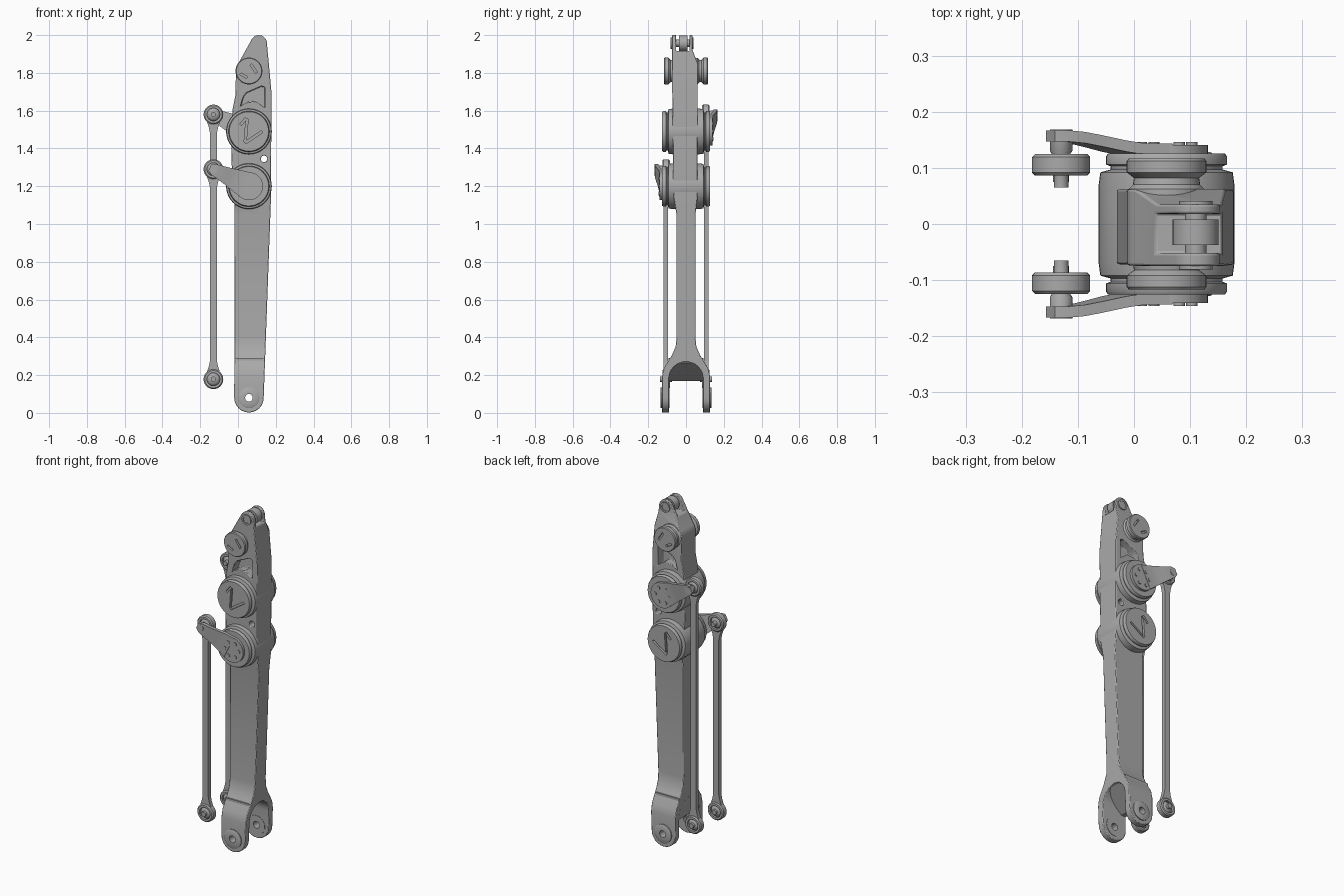
import bpy, bmesh, math
from mathutils import Vector

old = bpy.data.objects.get("Cube")
if old:
    bpy.data.objects.remove(old, do_unlink=True)

grey = bpy.data.materials.new("machined grey")
grey.use_nodes = True
grey.diffuse_color = (0.4, 0.4, 0.4, 1)
grey.node_tree.nodes["Principled BSDF"].inputs["Base Color"].default_value = (0.4, 0.4, 0.4, 1)

HUB_X, ROD_X = 0.058, -0.13
LOW_Z, MID_Z, TOP_Z = 1.2, 1.49, 1.81


def finish(name, bm, angle=35):
    bmesh.ops.remove_doubles(bm, verts=bm.verts, dist=1e-5)
    bmesh.ops.recalc_face_normals(bm, faces=bm.faces)
    mesh = bpy.data.meshes.new(name)
    bm.to_mesh(mesh)
    bm.free()
    ob = bpy.data.objects.new(name, mesh)
    bpy.context.collection.objects.link(ob)
    mesh.materials.append(grey)
    smooth(ob, angle)
    return ob


def activate(ob):
    bpy.ops.object.select_all(action='DESELECT')
    ob.select_set(True)
    bpy.context.view_layer.objects.active = ob


def smooth(ob, angle=35):
    activate(ob)
    bpy.ops.object.shade_smooth_by_angle(angle=math.radians(angle))


def prism(name, pts, lo, hi, axis='Y'):
    """Extrude a 2D outline along Y (points are x, z) or X (points are y, z)."""
    bm = bmesh.new()
    place = (lambda p, d: (p[0], d, p[1])) if axis == 'Y' else (lambda p, d: (d, p[0], p[1]))
    a = [bm.verts.new(place(p, lo)) for p in pts]
    b = [bm.verts.new(place(p, hi)) for p in pts]
    bm.faces.new(a)
    bm.faces.new(b[::-1])
    for i in range(len(pts)):
        j = (i + 1) % len(pts)
        bm.faces.new((a[i], a[j], b[j], b[i]))
    return finish(name, bm)


def lathe(name, x, z, profile, closed=False, steps=40):
    """Spin (radius, y) points about a Y axis through x, z."""
    bm = bmesh.new()
    vs = [bm.verts.new((x + r, y, z)) for r, y in profile]
    es = [bm.edges.new(p) for p in zip(vs, vs[1:])]
    if closed:
        es.append(bm.edges.new((vs[-1], vs[0])))
    bmesh.ops.spin(bm, geom=vs + es, cent=(x, 0, z), axis=(0, 1, 0),
                   angle=math.tau, steps=steps)
    return finish(name, bm)


def disc(name, x, z, r, a, b):
    return lathe(name, x, z, [(0, a), (r, a), (r, b), (0, b)])


def boolean(ob, other, op='DIFFERENCE'):
    mod = ob.modifiers.new("cut", 'BOOLEAN')
    mod.operation, mod.object, mod.solver = op, other, 'EXACT'
    activate(ob)
    bpy.ops.object.modifier_apply(modifier=mod.name)
    bpy.data.objects.remove(other, do_unlink=True)


def arc(cx, cz, r, start, end, n=12):
    return [(cx + r * math.cos(math.radians(start + (end - start) * i / n)),
             cz + r * math.sin(math.radians(start + (end - start) * i / n))) for i in range(n + 1)]


# Main arm: front outline intersected with forked side outline
front = (arc(HUB_X, 0.08, 0.078, -180, 0) + [(0.175, 1.15), (0.177, 1.7)]
         + arc(0.11, 1.957, 0.043, 10, 150) + arc(HUB_X, TOP_Z, 0.07, 140, 190, 6)
         + [(-0.014, 1.68), (-0.03, 1.6), (-0.035, 1.34), (-0.018, 1.08)])
arm = prism("main_arm", front, -0.2, 0.2)
side = ([(0.128, -0.01), (0.128, 0.19), (0.118, 0.235), (0.075, 0.305), (0.055, 0.35), (0.05, 0.4),
         (0.05, 1.05), (0.062, 1.15), (0.062, 1.85), (0.035, 1.92), (0.035, 2.1),
         (-0.075, 2.1), (-0.075, 1.9), (-0.067, 1.15), (-0.05, 1.05), (-0.05, 0.4), (-0.055, 0.35),
         (-0.075, 0.305), (-0.118, 0.235), (-0.128, 0.19), (-0.128, -0.01), (-0.09, -0.01)]
        + arc(0, 0.18, 0.09, 180, 0, 16) + [(0.09, -0.01)])
boolean(arm, prism("side_cutter", side, -0.3, 0.3, 'X'), 'INTERSECT')

# Truss pockets, through holes and top clevis slot
window = [(0.015, 1.625), (0.05, 1.645), (0.095, 1.65), (0.142, 1.615),
          (0.142, 1.725), (0.125, 1.73), (0.045, 1.695), (0.03, 1.675)]
for lo, hi in ((-0.2, -0.02), (0.015, 0.2)):
    boolean(arm, prism("pocket_cutter", window, lo, hi))
for x, z, r in ((HUB_X, 0.08, 0.02), (0.138, 1.345, 0.017)):
    boolean(arm, disc("hole_cutter", x, z, r, -0.3, 0.3))
slot = [(-0.052, 1.915), (0.018, 1.915), (0.018, 2.1), (-0.052, 2.1)]
boolean(arm, prism("slot_cutter", slot, -0.3, 0.3, 'X'))
bevel = arm.modifiers.new("soft edges", 'BEVEL')
bevel.width, bevel.segments, bevel.angle_limit = 0.006, 2, math.radians(50)
smooth(arm)

# Sloped web between the fork prongs
prism("fork_web", [(-0.018, 0.168), (0.01, 0.168), (0.135, 0.265), (0.135, 0.29), (-0.018, 0.29)],
      -0.092, 0.092)

# Clevis eye and pin at the top
lathe("tip_eye", 0.11, 1.957, [(0.018, -0.037), (0.041, -0.037), (0.041, 0.008), (0.018, 0.008)], True)
disc("tip_pin", 0.11, 1.957, 0.019, -0.078, 0.038)
for s, y in ((-1, -0.075), (1, 0.035)):
    lathe("tip_washer", 0.11, 1.957, [(0.02, y), (0.03, y), (0.03, y + s * 0.006), (0.02, y + s * 0.006)], True)


def groove(ob, s, depth_y, a, b, half=0.006):
    """Cut a straight shallow slot into a cap."""
    a, b = Vector(a), Vector(b)
    d = (b - a).normalized()
    n = Vector((-d.y, d.x)) * half
    lo, hi = sorted((depth_y, s * 0.2))
    boolean(ob, prism("groove_cutter", [tuple(p) for p in (a + n, a - n, b - n, b + n)], lo, hi))


def hub(name, z, s, capped):
    """Flared joint housing with a groove below its outer cap."""
    profile = [(0, 0), (0.121, 0), (0.121, 0.07), (0.118, 0.092), (0.1, 0.097), (0.1, 0.103),
               (0.108, 0.106), (0.108, 0.12), (0.104, 0.126), (0, 0.126)]
    ob = lathe(name, HUB_X, z, [(r, s * y) for r, y in profile], steps=48)
    if capped:
        for a, b in (((-0.01, 0.065), (-0.02, -0.055)), ((-0.02, -0.06), (0.07, 0)),
                     ((-0.045, 0.035), (-0.015, 0.07))):
            groove(ob, s, s * 0.112, (HUB_X + a[0], z + a[1]), (HUB_X + b[0], z + b[1]))
        smooth(ob)


def lever(name, z, s):
    """Bent tapering crank from a hub to the rod end."""
    disc(name + "_hub", HUB_X, z, 0.074, s * 0.12, s * 0.141)
    start, end = Vector((HUB_X, z)), Vector((ROD_X, z + 0.09))
    d = (end - start).normalized()
    n = Vector((-d.y, d.x))
    bm = bmesh.new()
    rings = []
    for t, w, y in ((0.1, 0.07, 0.123), (0.35, 0.059, 0.124), (0.5, 0.051, 0.129), (0.7, 0.042, 0.138),
                    (0.85, 0.036, 0.144), (1, 0.03, 0.147), (1.1, 0.018, 0.147)):
        c = start.lerp(end, t)
        rings.append([bm.verts.new((p.x, s * q, p.y)) for p, q in
                      ((c + n * w, y), (c - n * w, y), (c - n * w, y + 0.02), (c + n * w, y + 0.02))])
    for a, b in zip(rings, rings[1:]):
        for i in range(4):
            j = (i + 1) % 4
            bm.faces.new((a[i], a[j], b[j], b[i]))
    bm.faces.new(rings[0])
    bm.faces.new(rings[-1][::-1])
    finish(name, bm)
    # Bolt circle and two rivets along the crank
    for i in range(6):
        a = math.tau * i / 6
        disc(name + "_bolt", HUB_X + 0.045 * math.cos(a), z + 0.045 * math.sin(a), 0.01,
             s * 0.14, s * 0.146)
    # Pin reaching through the rod bearing
    lathe(name + "_pin", ROD_X, z + 0.09,
          [(0, s * 0.168), (0.02, s * 0.168), (0.02, s * 0.13), (0.013, s * 0.12),
           (0.013, s * 0.065), (0, s * 0.065)], steps=20)


def rod(name, top, s):
    """Push rod with a ball bearing eye at each end."""
    bottom = 0.178
    y0, y1 = s * 0.094, s * 0.118
    half = [(0.034, 0.04), (0.024, 0.07), (0.018, 0.1)]
    left = [(-w, bottom + h) for w, h in half] + [(-w, top - h) for w, h in half[::-1]]
    outline = [(ROD_X + x, z) for x, z in left] + [(ROD_X - x, z) for x, z in left[::-1]]
    prism(name, outline, min(y0, y1), max(y0, y1))
    for z in (bottom, top):
        lathe(name + "_eye", ROD_X, z, [(0.034, s * 0.086), (0.046, s * 0.086), (0.052, s * 0.092),
                                        (0.052, s * 0.119), (0.046, s * 0.125), (0.034, s * 0.125)], True)
        ball = [(0.036 * math.sin(a), s * 0.105 + 0.02 * math.cos(a))
                for a in (math.pi * i / 8 for i in range(9))]
        lathe(name + "_ball", ROD_X, z, ball, steps=24)
    disc(name + "_lower_pin", ROD_X, bottom, 0.014, s * 0.075, s * 0.138)


# Joints, cranks and rods: the crank sits low in front and higher at the back
for s, tag, crank_z, plain_z in ((-1, "front", LOW_Z, MID_Z), (1, "back", MID_Z, LOW_Z)):
    hub(tag + "_crank_hub", crank_z, s, False)
    hub(tag + "_capped_hub", plain_z, s, True)
    lever(tag + "_crank", crank_z, s)
    rod(tag + "_rod", crank_z + 0.09, s)

    # Upper spool boss
    boss = lathe(tag + "_upper_boss", HUB_X, TOP_Z,
                 [(r, s * y) for r, y in ((0, 0), (0.068, 0), (0.068, 0.062), (0.06, 0.07), (0.058, 0.082),
                                          (0.071, 0.092), (0.071, 0.112), (0.067, 0.117), (0, 0.117))])
    groove(boss, s, s * 0.105, (HUB_X - 0.045, TOP_Z - 0.015), (HUB_X - 0.01, TOP_Z - 0.035))
    groove(boss, s, s * 0.105, (HUB_X + 0.01, TOP_Z + 0.035), (HUB_X + 0.04, TOP_Z - 0.01))
    smooth(boss)

    # Raised bushing on each fork prong
    lathe(tag + "_fork_bushing", HUB_X, 0.08, [(0.02, s * 0.088), (0.055, s * 0.088), (0.055, s * 0.133),
                                               (0.05, s * 0.136), (0.02, s * 0.136)], True)
